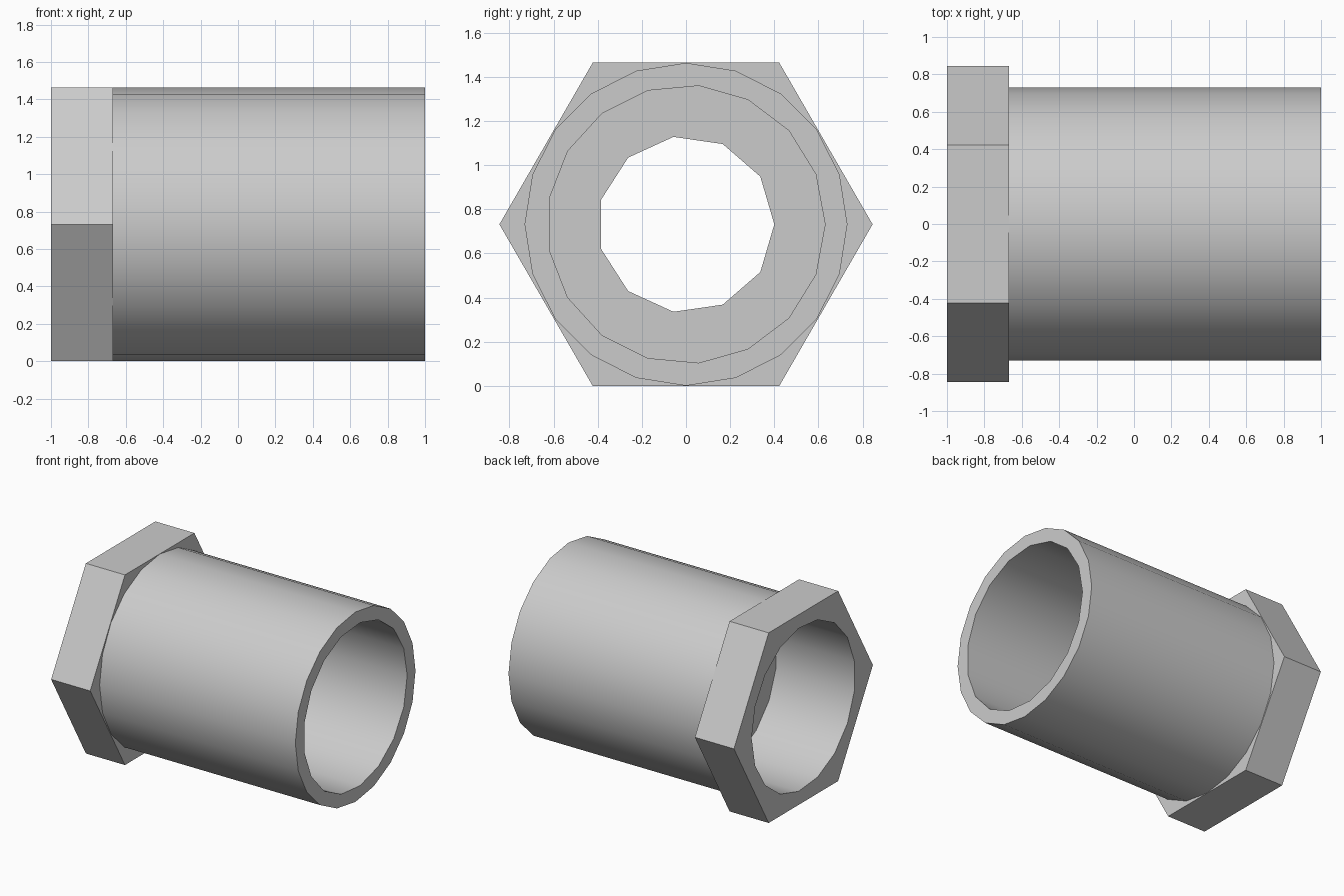
import bpy
import bmesh
from math import cos, sin, radians, tau

AXIS_Z = 0.732      # height of the bore axis
BORE = 0.63         # socket radius, shared by all parts
BORE_SIDES = 17

cube = bpy.data.objects.get("Cube")
if cube:
    bpy.data.objects.remove(cube, do_unlink=True)

grey = bpy.data.materials.new("plain_grey")
grey.use_nodes = True
colour = (0.6, 0.6, 0.6, 1)
grey.diffuse_color = colour
grey.node_tree.nodes["Principled BSDF"].inputs["Base Color"].default_value = colour


def ring(bm, x, sides, radius):
    """Closed polygon around the x axis; returns its vertices and edges."""
    verts = [bm.verts.new((x, radius * cos(tau * i / sides),
                           AXIS_Z + radius * sin(tau * i / sides)))
             for i in range(sides)]
    edges = [bm.edges.new((verts[i - 1], verts[i])) for i in range(sides)]
    return verts, edges


def wall(bm, a, b):
    for i in range(len(a)):
        bm.faces.new((a[i - 1], a[i], b[i], b[i - 1]))


def tube(name, x0, x1, outer_sides, outer, inner_sides, inner):
    """Hollow prism along x whose outside and inside may differ in sides."""
    bm = bmesh.new()
    out0, out_e0 = ring(bm, x0, outer_sides, outer)
    out1, out_e1 = ring(bm, x1, outer_sides, outer)
    in0, in_e0 = ring(bm, x0, inner_sides, inner)
    in1, in_e1 = ring(bm, x1, inner_sides, inner)
    wall(bm, out0, out1)
    wall(bm, in0, in1)
    for edges, nx in ((out_e0 + in_e0, -1), (out_e1 + in_e1, 1)):
        bmesh.ops.triangle_fill(bm, use_beauty=True, edges=edges, normal=(nx, 0, 0))
    bmesh.ops.recalc_face_normals(bm, faces=bm.faces[:])

    mesh = bpy.data.meshes.new(name)
    bm.to_mesh(mesh)
    bm.free()
    mesh.materials.append(grey)
    obj = bpy.data.objects.new(name, mesh)
    bpy.context.collection.objects.link(obj)
    bpy.ops.object.select_all(action="DESELECT")
    obj.select_set(True)
    bpy.context.view_layer.objects.active = obj
    bpy.ops.object.shade_smooth_by_angle(angle=radians(40))
    return obj


# Six-sided wrench flange, round barrel, and the stop inside the bore
tube("hex_flange", -1, -0.667, 6, 0.845, BORE_SIDES, BORE)
tube("barrel", -0.667, 1, 20, 0.731, BORE_SIDES, BORE)
tube("inner_stop", -0.333, 0, BORE_SIDES, BORE, 11, 0.4)
